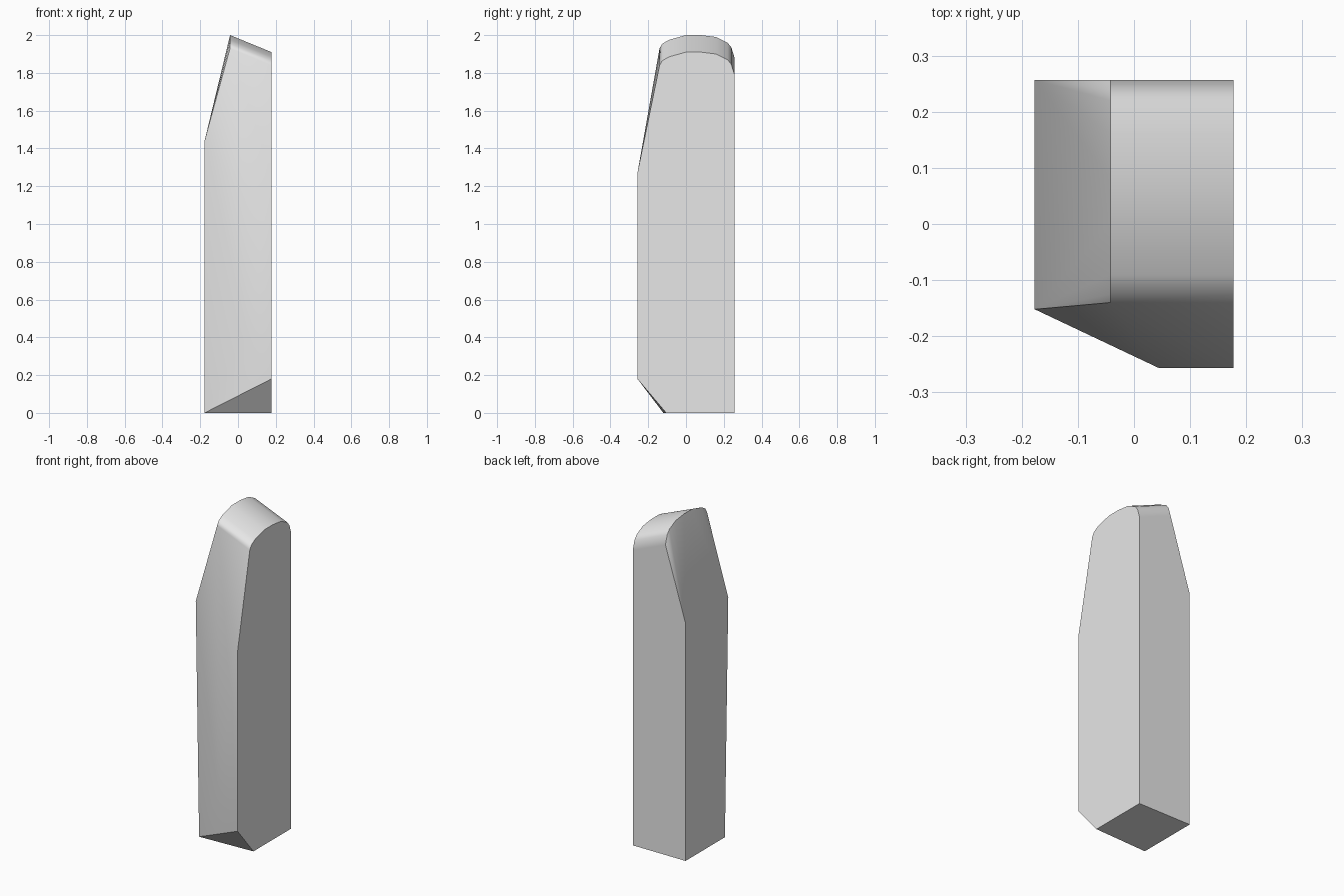
import bpy
import bmesh
import math

if "Cube" in bpy.data.objects:
    bpy.data.objects.remove(bpy.data.objects["Cube"], do_unlink=True)

# Overall extents
SIDE = 0.177
DEPTH = 0.257
RIDGE_X = -0.042
RIDGE_RISE = 0.09

# Single stone grey
stone = bpy.data.materials.new("stone_grey")
stone.use_nodes = True
grey = (0.8, 0.8, 0.8, 1)
stone.diffuse_color = grey
stone.node_tree.nodes["Principled BSDF"].inputs["Base Color"].default_value = grey

# Rounded crown profile (y, z) on the tall flat side
crown = [(-0.14, 1.84), (-0.125, 1.865), (-0.09, 1.885), (0, 1.91), (0.08, 1.91),
         (0.16, 1.9), (0.22, 1.87), (0.24, 1.845), (DEPTH, 1.79)]
points = [(SIDE, y, z) for y, z in crown]
points += [(RIDGE_X, y, z + RIDGE_RISE) for y, z in crown]

# Base corners and the shoulder under the sloped cut
points += [(-SIDE, -0.12, 0), (SIDE, -0.105, 0), (-SIDE, DEPTH, 0), (SIDE, DEPTH, 0)]
points += [(-SIDE, -0.152, 1.44), (-SIDE, DEPTH, 1.44)]

# Projecting front panel
points += [(SIDE, -DEPTH, 0.18), (SIDE, -DEPTH, 1.27)]
points += [(0.045, -DEPTH, 0.4), (0.045, -DEPTH, 1.12)]

# Wrap the corners into one faceted slab
bm = bmesh.new()
for p in points:
    bm.verts.new(p)
hull = bmesh.ops.convex_hull(bm, input=bm.verts)
loose = [v for v in bm.verts if not v.link_faces]
bmesh.ops.delete(bm, geom=loose, context="VERTS")
bmesh.ops.dissolve_limit(bm, angle_limit=math.radians(0.5), verts=bm.verts, edges=bm.edges)
bmesh.ops.recalc_face_normals(bm, faces=bm.faces)
mesh = bpy.data.meshes.new("stone_slab")
bm.to_mesh(mesh)
bm.free()
mesh.materials.append(stone)

slab = bpy.data.objects.new("stone_slab", mesh)
bpy.context.collection.objects.link(slab)

# Soft shading on the worn front and crown, crisp outer edges
bpy.ops.object.select_all(action="DESELECT")
slab.select_set(True)
bpy.context.view_layer.objects.active = slab
bpy.ops.object.shade_smooth_by_angle(angle=math.radians(31))
weighted = slab.modifiers.new("flat_sides", "WEIGHTED_NORMAL")
weighted.keep_sharp = True
